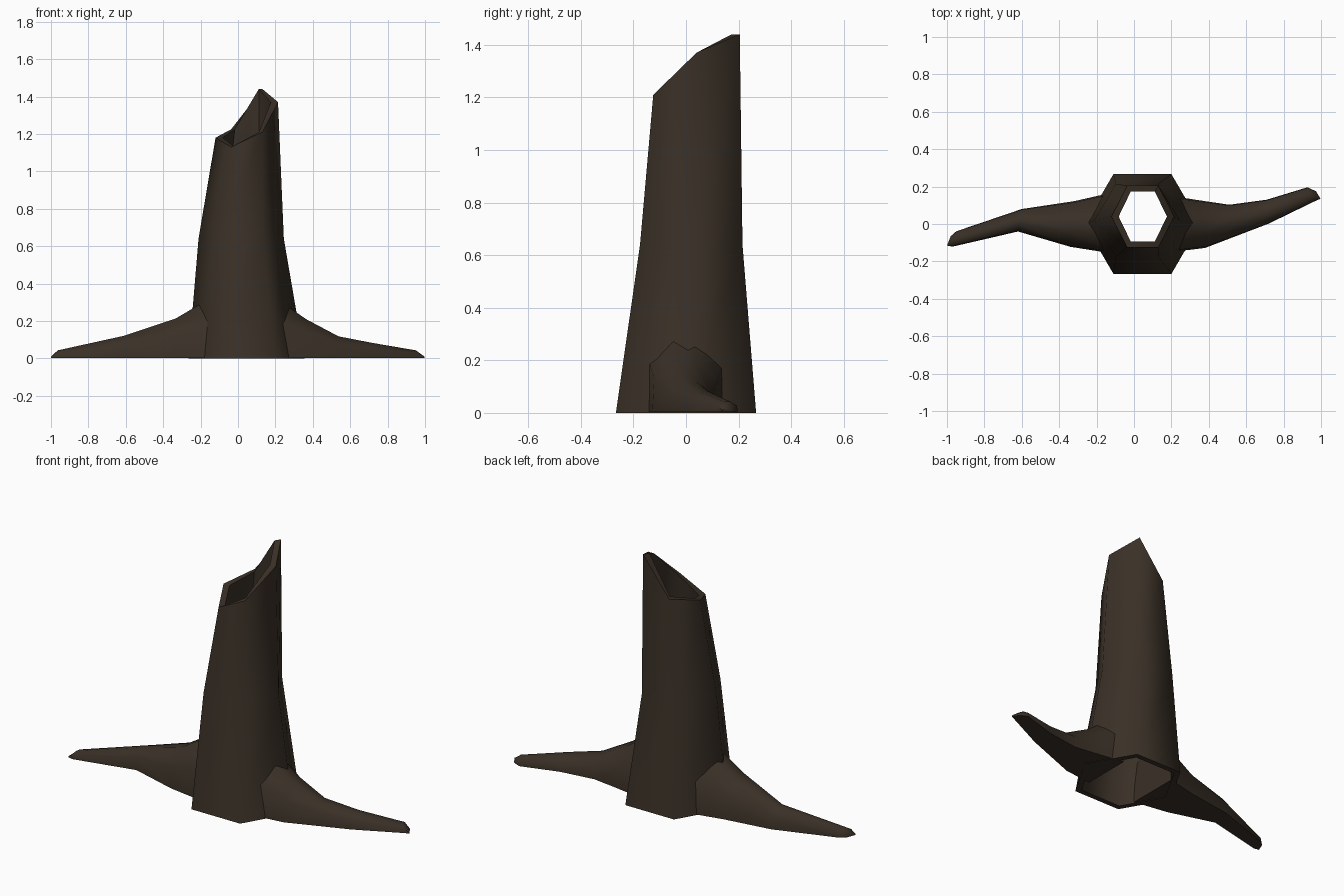
import bpy, bmesh, math
from mathutils import Vector

if "Cube" in bpy.data.objects:
    bpy.data.objects.remove(bpy.data.objects["Cube"])

bark = bpy.data.materials.new("dark bark")
bark.diffuse_color = (0.042, 0.030, 0.020, 1)
bark.use_nodes = True
bark.node_tree.nodes["Principled BSDF"].inputs["Base Color"].default_value = bark.diffuse_color


def loft(name, rings, close_rings=False, caps=True):
    """Skin a list of point rings into one smooth-shaded object."""
    bm = bmesh.new()
    vr = [[bm.verts.new(p) for p in r] for r in rings]
    pairs = list(zip(vr, vr[1:]))
    if close_rings:
        pairs.append((vr[-1], vr[0]))
    n = len(rings[0])
    for a, b in pairs:
        for i in range(n):
            j = (i + 1) % n
            bm.faces.new((a[i], a[j], b[j], b[i]))
    if caps:
        bm.faces.new(vr[0])
        bm.faces.new(vr[-1])
    bmesh.ops.recalc_face_normals(bm, faces=bm.faces)
    me = bpy.data.meshes.new(name)
    bm.to_mesh(me)
    bm.free()
    me.materials.append(bark)
    ob = bpy.data.objects.new(name, me)
    bpy.context.collection.objects.link(ob)
    bpy.ops.object.select_all(action='DESELECT')
    ob.select_set(True)
    bpy.context.view_layer.objects.active = ob
    bpy.ops.object.shade_smooth_by_angle(angle=math.radians(62))
    return ob


def hexagon(cx, cy, rx, ry, zs):
    return [Vector((cx + rx * math.cos(i * math.pi / 3),
                    cy + ry * math.sin(i * math.pi / 3), zs[i])) for i in range(6)]


# hollow hexagonal trunk with a ragged slanted break; open at both ends
broken = [1.37, 1.44, 1.225, 1.18, 1.13, 1.21]
levels = [(0.045, 0.0, 0.31, 0.308, [0] * 6),
          (0.017, 0.02, 0.228, 0.225, [0.64] * 6),
          (0.047, 0.04, 0.167, 0.19, broken)]
outer = [hexagon(*l) for l in levels]
inner = [hexagon(cx, cy, rx - 0.038, ry - 0.036, zs) for cx, cy, rx, ry, zs in levels]
loft("trunk", outer + inner[::-1], close_rings=True, caps=False)

# root cross-section: flat underside, steep flanks, rounded crown
SECTION = [(-1, 0), (-0.95, 0.62), (-0.35, 1), (0.25, 1), (0.95, 0.6), (1, 0)]


def root(name, stations):
    """Each station: x, centre y, half width, height, skew of x across the width."""
    rings = [[Vector((x + skew * u, y + w * u, 0.003 + h * v)) for u, v in SECTION]
             for x, y, w, h, skew in stations]
    return loft(name, rings)


# spreading roots, bent in opposite directions
root("left_root", [(-0.13, 0.005, 0.16, 0.33, 0),
                   (-0.33, 0.0, 0.122, 0.21, 0.01),
                   (-0.61, 0.02, 0.06, 0.117, 0.01),
                   (-0.96, -0.08, 0.041, 0.04, 0.01),
                   (-0.99, -0.09, 0.025, 0.012, 0.01)])
root("right_root", [(0.2, 0.0, 0.15, 0.32, 0),
                    (0.36, 0.0, 0.128, 0.205, -0.02),
                    (0.53, 0.02, 0.083, 0.115, -0.02),
                    (0.715, 0.066, 0.064, 0.08, -0.005),
                    (0.945, 0.158, 0.038, 0.04, -0.018),
                    (0.985, 0.155, 0.02, 0.012, -0.012)])
